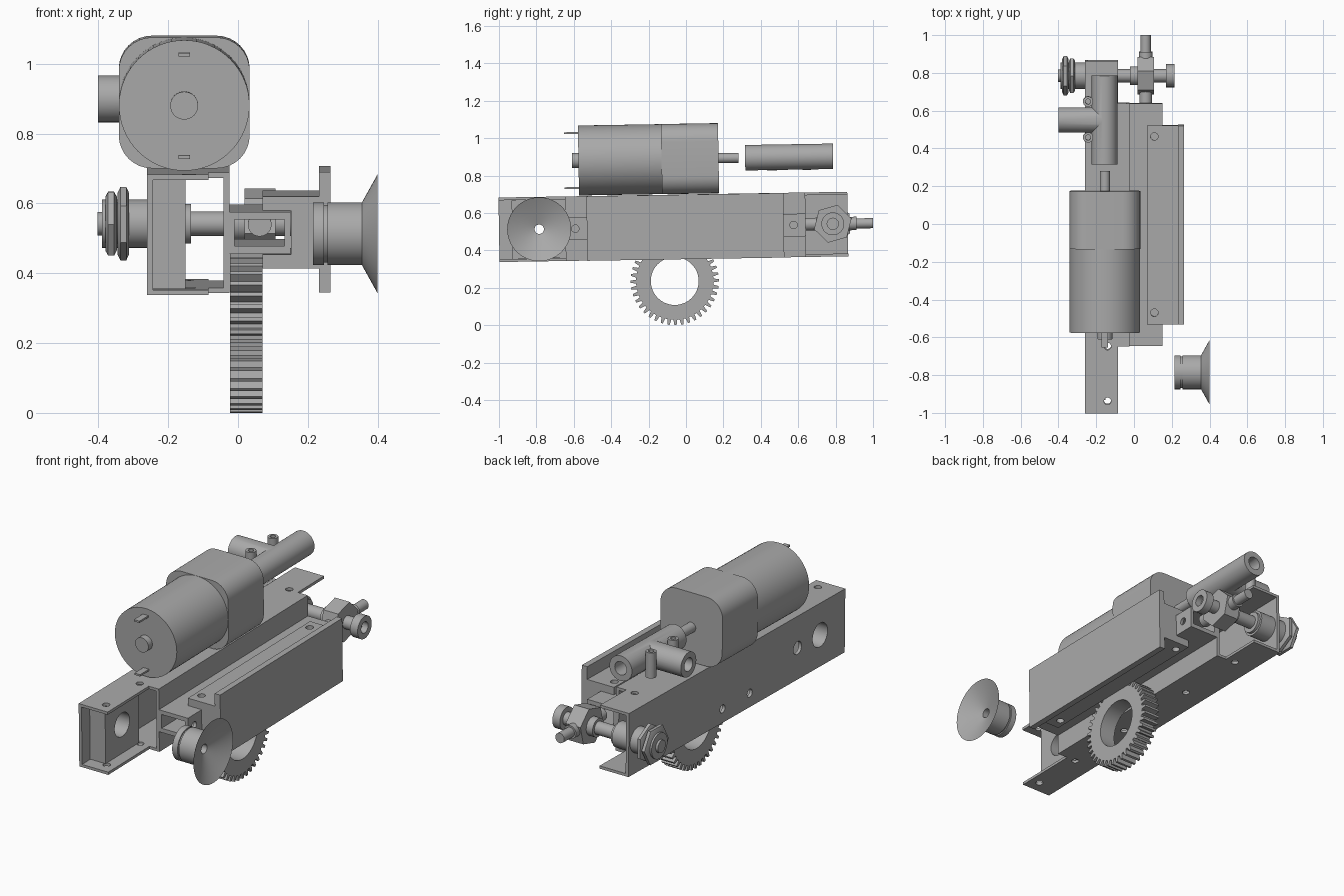
import bpy, bmesh, math
from mathutils import Vector, Matrix

if "Cube" in bpy.data.objects:
    bpy.data.objects.remove(bpy.data.objects["Cube"], do_unlink=True)

grey = bpy.data.materials.new("plain_grey")
grey.use_nodes = True
GREY = (0.4, 0.4, 0.4, 1)
grey.diffuse_color = GREY
grey.node_tree.nodes["Principled BSDF"].inputs["Base Color"].default_value = GREY

MID = 0.526          # height of the slide axis
TILT = 0.0165        # the whole assembly leans slightly nose down
AXES = {"x": 0, "y": 1, "z": 2}
parts = []


def finish(name, bm):
    bmesh.ops.recalc_face_normals(bm, faces=bm.faces[:])
    mesh = bpy.data.meshes.new(name)
    bm.to_mesh(mesh)
    bm.free()
    mesh.materials.append(grey)
    obj = bpy.data.objects.new(name, mesh)
    bpy.context.collection.objects.link(obj)
    parts.append(obj)
    return obj


def prism(name, axis, pts, a, b):
    """Extrude a closed outline along an axis; outline uses the next two axes in cyclic order."""
    k = AXES[axis]
    bm = bmesh.new()
    rings = []
    for t in (a, b):
        ring = []
        for p in pts:
            co = [0, 0, 0]
            co[k], co[(k + 1) % 3], co[(k + 2) % 3] = t, p[0], p[1]
            ring.append(bm.verts.new(co))
        rings.append(ring)
        bm.faces.new(ring)
    for i in range(len(pts)):
        j = (i + 1) % len(pts)
        bm.faces.new((rings[0][i], rings[0][j], rings[1][j], rings[1][i]))
    return finish(name, bm)


def box(name, x, y, z):
    return prism(name, "z", [(x[0], y[0]), (x[1], y[0]), (x[1], y[1]), (x[0], y[1])], *z)


def lathe(name, axis, centre, profile, n=40, turn=0.0, closed=False):
    """Spin (position, radius) points about an axis; closed makes a ring with a bore."""
    k = AXES[axis]
    bm = bmesh.new()
    rings = []
    for t, r in profile:
        ring = []
        for i in range(n):
            a = turn + math.tau * i / n
            co = Vector(centre)
            co[k] += t
            co[(k + 1) % 3] += r * math.cos(a)
            co[(k + 2) % 3] += r * math.sin(a)
            ring.append(bm.verts.new(co))
        rings.append(ring)
    pairs = list(zip(rings, rings[1:]))
    if closed:
        pairs.append((rings[-1], rings[0]))
    else:
        bm.faces.new(rings[0])
        bm.faces.new(rings[-1])
    for p, q in pairs:
        for i in range(n):
            j = (i + 1) % n
            bm.faces.new((p[i], p[j], q[j], q[i]))
    return finish(name, bm)


def rod(name, axis, centre, a, b, r, bore=0, **kw):
    if bore:
        return lathe(name, axis, centre, [(a, r), (b, r), (b, bore), (a, bore)], closed=True, **kw)
    return lathe(name, axis, centre, [(a, r), (b, r)], **kw)


def combine(obj, other, op="DIFFERENCE"):
    mod = obj.modifiers.new("cut", "BOOLEAN")
    mod.operation, mod.solver, mod.object = op, "EXACT", other
    bpy.context.view_layer.objects.active = obj
    bpy.ops.object.modifier_apply(modifier=mod.name)
    parts.remove(other)
    bpy.data.objects.remove(other, do_unlink=True)


def drill(obj, axis, centre, r, depth=0.03):
    combine(obj, rod("drill", axis, centre, -depth, depth, r, n=20))


# Main channel: web on the right side, wide flanges, and a shorter inner wall
web = box("channel_web", (-0.26, -0.243), (-1, 0.865), (0.354, 0.699))
for y, z, r in ((-0.785, MID, 0.065), (-0.59, MID, 0.035), (-0.18, 0.43, 0.022), (0.055, 0.43, 0.022)):
    drill(web, "x", (-0.25, y, z), r)
outline = [(-0.26, -1), (-0.085, -1), (-0.085, -0.645), (-0.025, -0.645),
           (-0.025, 0.64), (-0.085, 0.64), (-0.085, 0.865), (-0.26, 0.865)]
for name, z in (("top_flange", 0.684), ("bottom_flange", 0.354)):
    flange = prism(name, "z", outline, z, z + 0.015)
    for y in (-0.935, -0.645, 0.645):
        drill(flange, "z", (-0.14, y, z), 0.019)
    if name == "bottom_flange":
        for y in (-0.25, 0.25):
            drill(flange, "z", (-0.14, y, z), 0.019)
box("inner_wall", (-0.042, -0.025), (-0.645, 0.64), (0.354, 0.699))

# Bearing block in the open front end of the channel
block = box("front_block", (-0.243, -0.15), (-0.93, -0.64), (0.37, 0.683))
drill(block, "x", (-0.2, -0.785, MID), 0.065, 0.1)

# Hollow slide tube
slide = box("slide_tube", (-0.025, 0.15), (-0.645, 0.64), (0.465, 0.586))
combine(slide, box("slide_bore", (-0.01, 0.133), (-0.7, 0.7), (0.488, 0.564)))
for y in (-0.592, 0.575):
    drill(slide, "x", (0.14, y, MID), 0.02)

# Outer rail: tall plate with a channel gripping the slide tube
rail = prism("outer_rail", "y", [
    (0.353, 0.265), (0.698, 0.265), (0.698, 0.232), (0.629, 0.232), (0.629, 0.07), (0.588, 0.07),
    (0.588, 0.152), (0.463, 0.152), (0.463, 0.07), (0.422, 0.07), (0.422, 0.232), (0.353, 0.232)],
    -0.53, 0.523)
for y in (-0.468, 0.465):
    for z in (0.61, 0.44):
        drill(rail, "z", (0.108, y, z), 0.02)

# Ring gear under the slide
teeth, teeth_pts = 40, []
for i in range(teeth):
    for f, r in ((-0.32, 0.207), (-0.16, 0.236), (0.16, 0.236), (0.32, 0.207)):
        a = math.tau * (i + f) / teeth
        teeth_pts.append((-0.065 + r * math.cos(a), 0.237 + r * math.sin(a)))
gear = prism("ring_gear", "x", teeth_pts, -0.023, 0.07)
combine(gear, rod("gear_bore", "x", (0, -0.065, 0.237), -0.1, 0.1, 0.128, n=48))

# Motor: round can, rounded square gearbox, shaft, boss and terminals
M = (-0.154, 0.006, 0.89)
rod("motor_can", "y", M, -0.575, -0.12, 0.187, n=64)
corners = []
for cx, cz, start in ((1, 1, 0), (-1, 1, 1), (-1, -1, 2), (1, -1, 3)):
    for s in range(9):
        a = math.pi / 2 * (start + s / 8)
        corners.append((M[2] + cz * 0.0925 + 0.095 * math.sin(a), M[0] + cx * 0.0925 + 0.095 * math.cos(a)))
prism("gearbox", "y", corners, -0.125, 0.18)
rod("motor_shaft", "y", M, 0.17, 0.28, 0.027)
rod("motor_boss", "y", M, -0.61, -0.56, 0.04)
for side in (-1, 1):
    z = M[2] + side * 0.147
    box("motor_terminal", (-0.171, -0.137), (-0.645, -0.56), (z - 0.005, z + 0.005))

# T-shaped hose connector with two clamp screws
T = (-0.156, 0.557, 0.89)
tee = rod("tee_connector", "y", T, -0.235, 0.235, 0.068)
combine(tee, rod("branch", "x", T, -0.245, 0, 0.067), "UNION")
for axis, a, b in (("y", -0.3, 0.3), ("x", -0.3, 0)):
    combine(tee, rod("bore", axis, T, a, b, 0.036))
for y in (0.465, 0.655):
    rod("clamp_screw", "z", (-0.243, y, 0.89), -0.07, 0.068, 0.027, bore=0.014, n=24)

# Rear cross fitting: bushing, lock nuts, rod, hex body and end ring
R = (0, 0.785, MID + 0.003)
rod("bushing", "x", R, -0.39, -0.15, 0.069)
rod("bushing_flange", "x", R, -0.15, -0.135, 0.057)
rod("rod_end", "x", R, -0.403, -0.38, 0.034)
for x, turn in ((-0.38, 0.0), (-0.345, math.pi / 6)):
    lathe("lock_nut", "x", R, [(x, 0.088), (x + 0.008, 0.105), (x + 0.025, 0.105), (x + 0.033, 0.088)],
          n=6, turn=turn)
rod("cross_rod", "x", R, -0.14, 0.18, 0.035)
rod("collar", "x", R, -0.02, 0.02, 0.05)
rod("hex_body", "x", R, 0.018, 0.107, 0.104, n=6, turn=math.pi / 12)
rod("end_ring", "x", R, 0.17, 0.215, 0.061, bore=0.03)
S = (0.062, 0, R[2])
lathe("rear_spigot", "y", S, [(0.86, 0.036), (0.912, 0.036), (0.912, 0.027), (1.0, 0.027)])
rod("front_stub", "y", S, 0.64, 0.72, 0.034)

# Suction cup with grooved neck and hollow flared lip
lathe("suction_cup", "x", (0, -0.785, MID), [
    (0.215, 0.09), (0.247, 0.09), (0.247, 0.083), (0.256, 0.083), (0.256, 0.09), (0.355, 0.09),
    (0.4, 0.171), (0.398, 0.168), (0.345, 0.025), (0.215, 0.025)], n=56, closed=True)

# Lean the assembly and shade it
pivot = Vector((0, 0, MID))
lean = Matrix.Translation(pivot) @ Matrix.Rotation(TILT, 4, "X") @ Matrix.Translation(-pivot)
bpy.ops.object.select_all(action="DESELECT")
for obj in parts:
    obj.data.transform(lean)
    obj.select_set(True)
bpy.context.view_layer.objects.active = parts[0]
bpy.ops.object.shade_smooth_by_angle(angle=math.radians(30))
